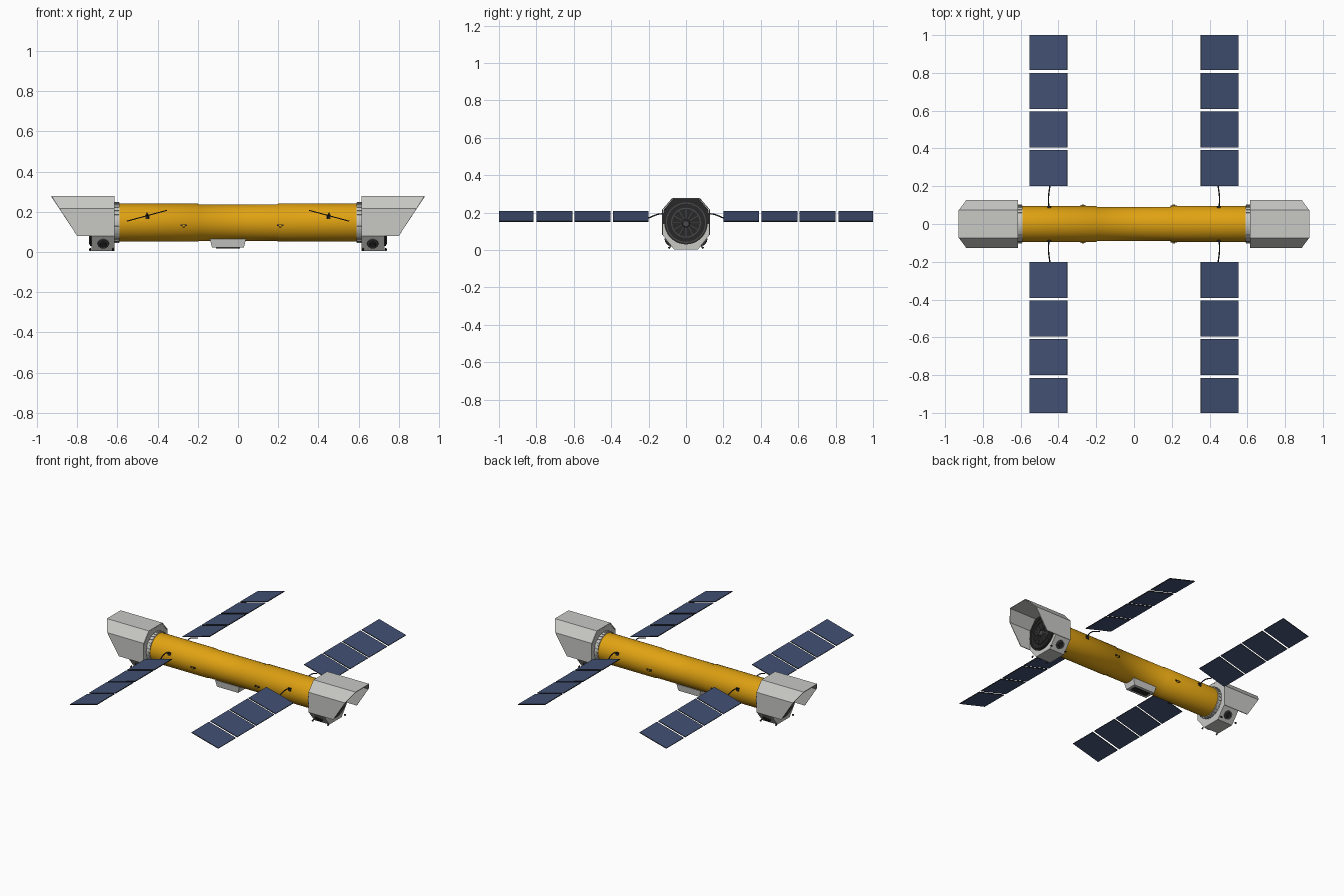
import bpy, bmesh, math
from mathutils import Vector, Matrix

if "Cube" in bpy.data.objects:
    bpy.data.objects.remove(bpy.data.objects["Cube"])


def material(name, r, g, b):
    m = bpy.data.materials.new(name)
    m.use_nodes = True
    m.diffuse_color = (r, g, b, 1)
    m.node_tree.nodes["Principled BSDF"].inputs["Base Color"].default_value = (r, g, b, 1)
    return m


GOLD = material("gold_foil", 0.74, 0.36, 0.006)
GREY = material("light_grey", 0.58, 0.58, 0.56)
BLUE = material("solar_blue", 0.053, 0.08, 0.17)
DARK = material("charcoal", 0.022, 0.022, 0.022)
MID = material("dark_grey", 0.07, 0.07, 0.07)
AXIS_Z = 0.146


def finish(name, bm, *mats):
    mesh = bpy.data.meshes.new(name)
    bmesh.ops.recalc_face_normals(bm, faces=bm.faces)
    bm.to_mesh(mesh)
    bm.free()
    for m in mats:
        mesh.materials.append(m)
    ob = bpy.data.objects.new(name, mesh)
    bpy.context.collection.objects.link(ob)
    return ob


def smooth(ob):
    bpy.ops.object.select_all(action="DESELECT")
    ob.select_set(True)
    bpy.context.view_layer.objects.active = ob
    bpy.ops.object.shade_smooth_by_angle(angle=math.radians(35))


def box(name, centre, size, mat, turn=Matrix(), taper=1.0):
    bm = bmesh.new()
    bmesh.ops.create_cube(bm, size=1)
    for v in bm.verts:
        if v.co.z < 0:
            v.co.x *= taper
            v.co.y *= taper
        v.co = Vector([v.co[i] * size[i] for i in range(3)])
    bm.transform(Matrix.Translation(centre) @ turn)
    return finish(name, bm, mat)


def rod(name, centre, direction, r1, r2, depth, mat, sides=32):
    bm = bmesh.new()
    bmesh.ops.create_cone(bm, cap_ends=True, segments=sides, radius1=r1, radius2=r2, depth=depth)
    turn = Vector(direction).to_track_quat("Z", "Y").to_matrix().to_4x4()
    bm.transform(Matrix.Translation(centre) @ turn)
    ob = finish(name, bm, mat)
    smooth(ob)
    return ob


def lathe(name, profile, mat, sides=48):
    # profile of (x, radius) spun about the long axis
    bm = bmesh.new()
    verts = [bm.verts.new((x, 0, r)) for x, r in profile]
    edges = [bm.edges.new(pair) for pair in zip(verts, verts[1:])]
    bmesh.ops.spin(bm, geom=verts + edges, cent=(0, 0, 0), axis=(1, 0, 0),
                   angle=2 * math.pi, steps=sides, use_duplicate=False)
    bmesh.ops.remove_doubles(bm, verts=bm.verts, dist=1e-5)
    bm.transform(Matrix.Translation((0, 0, AXIS_Z)))
    ob = finish(name, bm, mat)
    smooth(ob)
    return ob


# Main tube with a slightly slimmer middle
lathe("main_tube", [(-0.6, 0), (-0.6, 0.0945), (-0.2, 0.0945), (-0.195, 0.091),
                    (0.195, 0.091), (0.2, 0.0945), (0.6, 0.0945), (0.6, 0)], GOLD)

# Belly box with a recessed dark window
box("belly_box", (-0.05, 0, 0.043), (0.18, 0.09, 0.044), GREY, taper=0.88)
box("belly_window", (-0.05, 0, 0.0195), (0.12, 0.042, 0.004), DARK)

# Grab fittings on the tube sides
for x in (-0.27, 0.21):
    for side in (-1, 1):
        box("fitting_base", (x, side * 0.095, 0.133), (0.034, 0.008, 0.009), DARK)
        rod("fitting_knob", (x, side * 0.097, 0.13), (0, side, 0), 0.008, 0.006, 0.012, GOLD, 12)

# Half outline of the eight-sided end shroud, as (y, z)
UPPER = [(0.125, 0.08), (0.125, 0.215), (0.072, 0.277)]
LOWER = [(0.065, 0.004)]


def hood(end):
    outline = UPPER + [(-y, z) for y, z in reversed(UPPER)]
    bm = bmesh.new()
    near = [bm.verts.new((end * 0.615, y, z)) for y, z in outline]
    far = [bm.verts.new((end * (0.8 + 0.65 * (z - 0.08)), y, z)) for y, z in outline]
    for i in range(len(outline) - 1):
        bm.faces.new((near[i], near[i + 1], far[i + 1], far[i]))
    ob = finish("hood", bm, GREY)
    mod = ob.modifiers.new("thickness", "SOLIDIFY")
    mod.thickness = 0.005
    mod.offset = 0


def collar(end):
    half = LOWER + [UPPER[0]] + [(y * 0.97, z - 0.003) for y, z in UPPER[1:]]
    outline = half + [(-y, z) for y, z in reversed(half)]
    bm = bmesh.new()
    base = bm.faces.new([bm.verts.new((end * 0.615, y, z)) for y, z in outline])
    out = bmesh.ops.extrude_face_region(bm, geom=[base], use_keep_orig=True)
    moved = [g for g in out["geom"] if isinstance(g, bmesh.types.BMVert)]
    bmesh.ops.translate(bm, verts=moved, vec=(end * 0.113, 0, 0))
    # split the outer face so that its upper half can be dark
    bmesh.ops.bisect_plane(bm, geom=bm.verts[:] + bm.edges[:] + bm.faces[:],
                           plane_co=(0, 0, 0.14), plane_no=(0, 0, 1))
    for f in bm.faces:
        c = f.calc_center_median()
        f.material_index = int(abs(c.x) > 0.72 and c.z > 0.14)
    finish("shroud_collar", bm, GREY, DARK)


for end in (-1, 1):
    hood(end)
    collar(end)
    # Docking face: disc, raised rings and hub
    lathe("docking_disc", [(end * 0.727, 0.116), (end * 0.735, 0.116), (end * 0.735, 0)], DARK)
    for radius in (0.108, 0.08):
        lathe("docking_ring", [(end * 0.734, radius - 0.006), (end * 0.742, radius - 0.006),
                               (end * 0.742, radius), (end * 0.734, radius)], MID)
    rod("docking_hub", (end * 0.738, 0, 0.14), (end, 0, 0), 0.022, 0.016, 0.012, MID, 24)
    for i in range(12):
        a = i * math.pi / 6
        box("docking_rib", (end * 0.737, 0.048 * math.sin(a), AXIS_Z + 0.048 * math.cos(a)),
            (0.006, 0.004, 0.05), MID, Matrix.Rotation(-a, 4, "X"))

    # Joint ring with studs
    lathe("joint_ring", [(end * 0.59, 0.094), (end * 0.59, 0.099), (end * 0.617, 0.099)], GREY)
    for i in range(28):
        a = i * math.tau / 28
        box("joint_stud", (end * 0.603, 0.1 * math.sin(a), AXIS_Z + 0.1 * math.cos(a)),
            (0.022, 0.009, 0.005), GREY, Matrix.Rotation(-a, 4, "X"))

    for side in (-1, 1):
        # Round port and small thruster on the sloping lower faces
        slope = Vector((0, side * 0.785, -0.62))
        port = Vector((end * 0.67, side * 0.095, 0.042))
        rod("port_rim", port, slope, 0.029, 0.027, 0.014, MID)
        rod("port_cap", port + slope * 0.008, slope, 0.019, 0.015, 0.008, DARK)
        for x in (0.622, 0.735):
            rod("thruster", (end * x, side * 0.088, 0.014), slope, 0.003, 0.006, 0.014, DARK, 12)

        # Curved arm to the solar wing
        curve = bpy.data.curves.new("wing_arm", "CURVE")
        curve.dimensions = "3D"
        curve.bevel_depth = 0.0035
        curve.use_fill_caps = True
        path = curve.splines.new("BEZIER")
        path.bezier_points.add(2)
        points = [(0.449, 0.08, 0.178), (0.453, 0.13, 0.193), (0.445, 0.205, 0.17)]
        for p, (x, y, z) in zip(path.bezier_points, points):
            p.co = (end * x, side * y, z)
            p.handle_left_type = p.handle_right_type = "AUTO"
        curve.materials.append(DARK)
        bpy.context.collection.objects.link(bpy.data.objects.new("wing_arm", curve))
        box("arm_bracket", (end * 0.449, side * 0.089, 0.175), (0.02, 0.012, 0.02), DARK)

        # Four tilted panels per wing, with dark rims
        for i in range(4):
            panel = box("solar_panel", (end * 0.453, side * (0.2955 + 0.204 * i), 0.18),
                        (0.207, 0.191 if i < 3 else 0.185, 0.005), BLUE,
                        Matrix.Rotation(end * 0.264, 4, "Y"))
            panel.data.materials.append(DARK)
            for f in panel.data.polygons:
                f.material_index = int(abs(f.normal.z) < 0.5)
